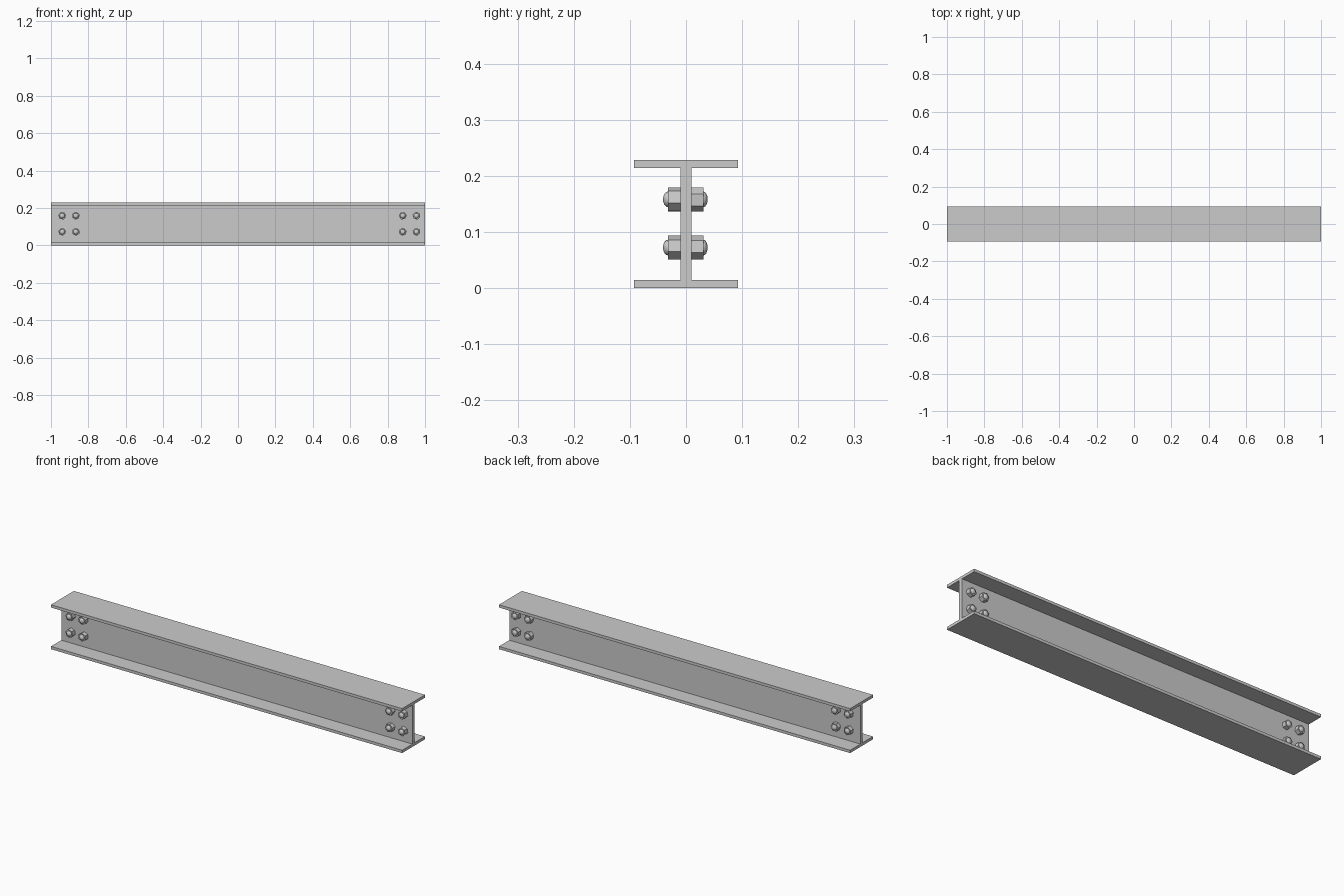
import bpy, bmesh, random
from math import radians, pi
from mathutils import Matrix, Vector

if "Cube" in bpy.data.objects:
    bpy.data.objects.remove(bpy.data.objects["Cube"])

random.seed(4)
H, HW, WEB, FL = 0.229, 0.093, 0.0095, 0.0145


def finish(bm, name):
    bmesh.ops.recalc_face_normals(bm, faces=bm.faces)
    me = bpy.data.meshes.new(name)
    bm.to_mesh(me)
    bm.free()
    ob = bpy.data.objects.new(name, me)
    bpy.context.collection.objects.link(ob)
    return ob


# I-section beam extruded along x
half = [(HW, 0), (HW, FL), (WEB, FL), (WEB, H - FL), (HW, H - FL), (HW, H)]
profile = half + [(-y, z) for y, z in reversed(half)]
bm = bmesh.new()
face = bm.faces.new([bm.verts.new((-1, y, z)) for y, z in profile])
ext = bmesh.ops.extrude_face_region(bm, geom=[face])
bmesh.ops.translate(bm, vec=Vector((2, 0, 0)),
                    verts=[v for v in ext["geom"] if isinstance(v, bmesh.types.BMVert)])
finish(bm, "i_beam")


def hex_block(bm, x, z, y0, y1, r):
    m = (Matrix.Translation((x, (y0 + y1) / 2, z)) @ Matrix.Rotation(pi / 2, 4, 'X')
         @ Matrix.Rotation(random.uniform(0, pi / 3), 4, 'Z'))
    bmesh.ops.create_cone(bm, cap_ends=True, segments=6, radius1=r, radius2=r,
                          depth=abs(y1 - y0), matrix=m)


def dome(bm, x, z, y, r, h):
    m = (Matrix.Translation((x, y, z)) @ Matrix.Rotation(pi / 2, 4, 'X')
         @ Matrix.Diagonal((r, r, h, 1)))
    bmesh.ops.create_uvsphere(bm, u_segments=16, v_segments=8, radius=1, matrix=m)


# Bolts: hex head and hex nut on either side of the web, rounded ends
for end, xs in (("left", (-0.94, -0.867)), ("right", (0.881, 0.954))):
    for i, x in enumerate(xs):
        for level, z in (("lower", 0.0725), ("upper", 0.1585)):
            bm = bmesh.new()
            hex_block(bm, x, z, -0.032, -WEB + 0.001, 0.0215)
            hex_block(bm, x, z, WEB - 0.001, 0.031, 0.0215)
            dome(bm, x, z, -0.032, 0.014, 0.009)
            dome(bm, x, z, 0.031, 0.014, 0.0075)
            ob = finish(bm, f"bolt_{end}_{level}_{i + 1}")
            bpy.ops.object.select_all(action='DESELECT')
            ob.select_set(True)
            bpy.context.view_layer.objects.active = ob
            bpy.ops.object.shade_smooth_by_angle(angle=radians(35))
